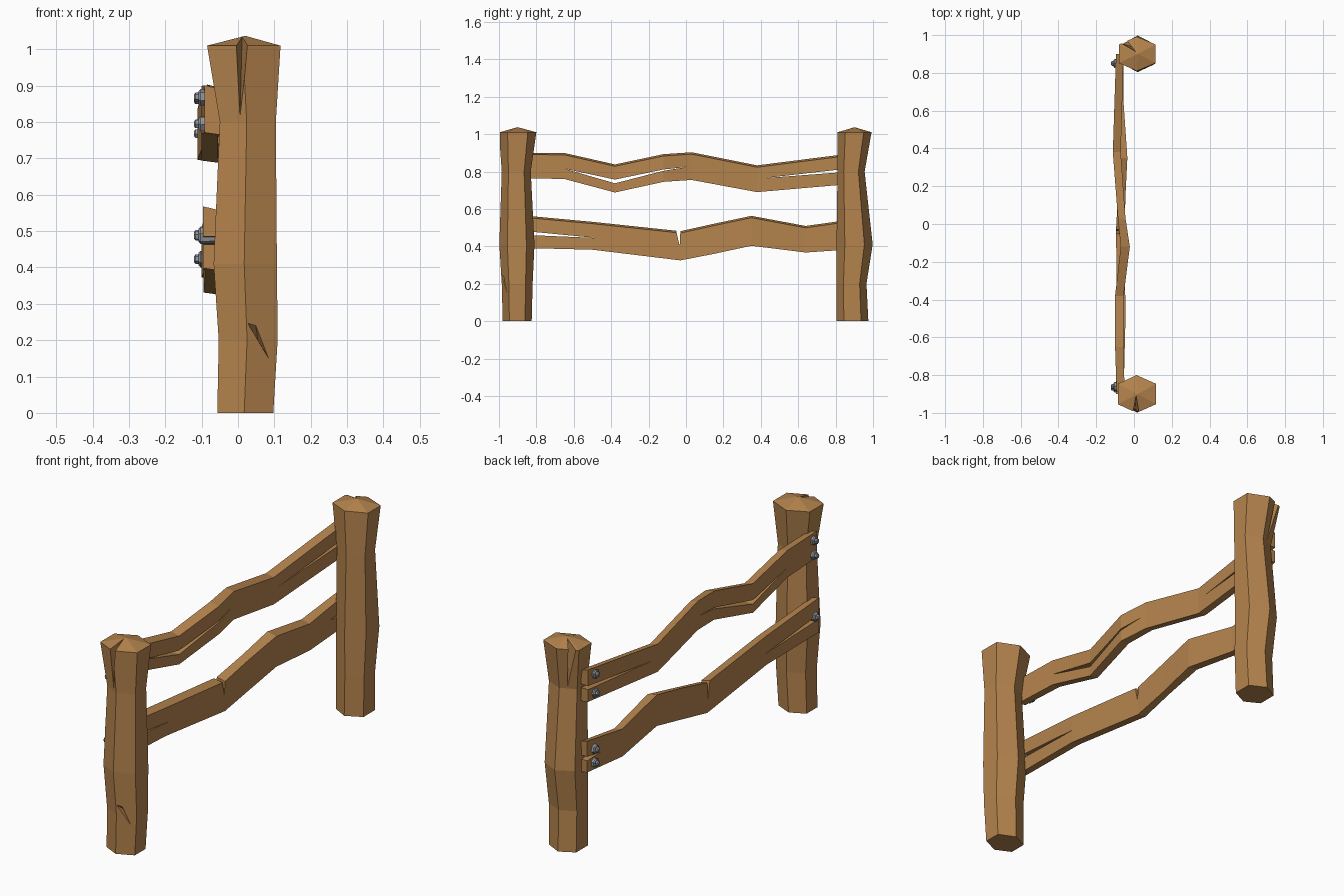
import bpy, bmesh, math
from mathutils import Matrix, Vector

if "Cube" in bpy.data.objects:
    bpy.data.objects.remove(bpy.data.objects["Cube"])


def material(name, rgb):
    m = bpy.data.materials.new(name)
    m.diffuse_color = (*rgb, 1)
    m.use_nodes = True
    m.node_tree.nodes["Principled BSDF"].inputs["Base Color"].default_value = m.diffuse_color
    return m


WOOD = material("brown_wood", (0.46, 0.23, 0.075))
STEEL = material("grey_steel", (0.30, 0.32, 0.35))


def finish(bm, name, mat):
    bmesh.ops.recalc_face_normals(bm, faces=bm.faces[:])
    me = bpy.data.meshes.new(name)
    bm.to_mesh(me)
    bm.free()
    me.materials.append(mat)
    ob = bpy.data.objects.new(name, me)
    bpy.context.collection.objects.link(ob)
    return ob


def loft(bm, rings, cap_end=True):
    loops = [[bm.verts.new(p) for p in r] for r in rings]
    n = len(loops[0])
    for a, b in zip(loops, loops[1:]):
        for i in range(n):
            bm.faces.new((a[i], a[(i + 1) % n], b[(i + 1) % n], b[i]))
    bm.faces.new(loops[0])
    if cap_end:
        bm.faces.new(loops[-1])
    return loops


def cut(ob, cutter):
    mod = ob.modifiers.new("crack", 'BOOLEAN')
    mod.operation = 'DIFFERENCE'
    mod.solver = 'EXACT'
    mod.object = cutter
    cutter.hide_render = True
    bpy.context.view_layer.objects.active = ob
    bpy.ops.object.modifier_apply(modifier=mod.name)
    bpy.data.objects.remove(cutter)


def hull_cutter(points):
    bm = bmesh.new()
    for p in points:
        bm.verts.new(p)
    bmesh.ops.convex_hull(bm, input=bm.verts[:])
    return finish(bm, "crack_cutter", WOOD)


def prism_cutter(outline):
    # outline in (y, z), pushed right through the rail along x
    bm = bmesh.new()
    loft(bm, [[(x, y, z) for y, z in outline] for x in (-0.2, 0.1)])
    return finish(bm, "crack_cutter", WOOD)


# Six-sided posts with a low pointed cap; rings are z, x min, x max, y min, y max
def post(name, rings, cracks):
    bm = bmesh.new()
    loops = []
    for z, xl, xr, yf, yb in rings:
        xm, ym, h = (xl + xr) / 2 - 0.003, (yf + yb) / 2, (yb - yf) * 0.27
        loops.append([(xm, yf, z), (xr, ym - h, z), (xr, ym + h, z),
                      (xm, yb, z), (xl, ym + h, z), (xl, ym - h, z)])
    top = loft(bm, loops, cap_end=False)[-1]
    apex = bm.verts.new((0.02, (rings[-1][3] + rings[-1][4]) / 2, 1.037))
    for i in range(6):
        bm.faces.new((top[i], top[(i + 1) % 6], apex))
    ob = finish(bm, name, WOOD)
    for c in cracks:
        cut(ob, hull_cutter(c))


post("front_post",
     [(0, -.057, .097, -.98, -.825), (.2, -.053, .109, -.985, -.82),
      (.41, -.067, .107, -.998, -.81), (.8, -.05, .104, -.985, -.83),
      (1.01, -.085, .117, -1, -.80)],
     [[(-.012, -1.02, 1.06), (.035, -1.02, 1.06), (.012, -.90, 1.06), (.005, -.982, .8)],
      [(.025, -.99, .25), (.09, -.96, .14), (.045, -1.0, .265), (.055, -.935, .2)]])
post("back_post",
     [(0, -.055, .095, .805, .975), (.2, -.053, .10, .805, .965),
      (.41, -.06, .105, .805, .998), (.8, -.05, .104, .81, .955),
      (1.01, -.08, .115, .81, .992)],
     [[(-.09, .965, 1.06), (-.06, 1.0, 1.06), (.01, .91, 1.06), (-.03, .972, .55)]])


# Crooked plank rails; stations are y, z top, z bottom, x min, x max
def rail(name, stations, cracks):
    bm = bmesh.new()
    loft(bm, [[(xl, y, zt + .006), (xr, y, zt - .004), (xr, y, zb), (xl, y, zb + .006)]
              for y, zt, zb, xl, xr in stations])
    ob = finish(bm, name, WOOD)
    for c in cracks:
        cut(ob, prism_cutter(c))


rail("top_rail",
     [(-.89, .895, .765, -.092, -.05), (-.65, .893, .76, -.10, -.055),
      (-.38, .832, .688, -.10, -.055), (-.12, .887, .745, -.07, -.022),
      (.03, .897, .755, -.085, -.045), (.38, .827, .69, -.112, -.07),
      (.90, .893, .735, -.095, -.055)],
     [[(-.65, .815), (-.38, .757), (-.12, .811), (.01, .825), (-.12, .804), (-.38, .737)],
      [(.42, .765), (.95, .825), (.95, .805)]])
rail("lower_rail",
     [(-.90, .562, .392, -.096, -.055), (-.5, .525, .382, -.09, -.045),
      (-.03, .475, .325, -.095, -.05), (.15, .515, .36, -.085, -.045),
      (.35, .557, .403, -.085, -.035), (.64, .503, .367, -.10, -.055),
      (.90, .54, .385, -.09, -.055)],
     [[(-.48, .445), (-.95, .49), (-.95, .465)],
      [(-.06, .52), (-.034, .40), (-.028, .52)],
      [(.80, .455), (.95, .475), (.95, .445)]])


# Hexagonal bolts: wide nut plus chamfered tip, pointing along -x
def bolt(name, y, z, turn):
    bm = bmesh.new()
    profile = [(-.06, .021), (-.103, .023), (-.108, .018), (-.108, .013),
               (-.117, .013), (-.121, .008)]
    loft(bm, [[(x, y + r * math.cos(turn + i * math.pi / 3),
                z + r * math.sin(turn + i * math.pi / 3)) for i in range(6)]
              for x, r in profile])
    finish(bm, name, STEEL)


for i, (y, z) in enumerate([(-.86, .868), (-.86, .795), (-.87, .487),
                            (.85, .862), (.85, .768), (.85, .49), (.85, .423)]):
    bolt(f"bolt_{i + 1}", y, z, 0.4 + i * 0.7)
